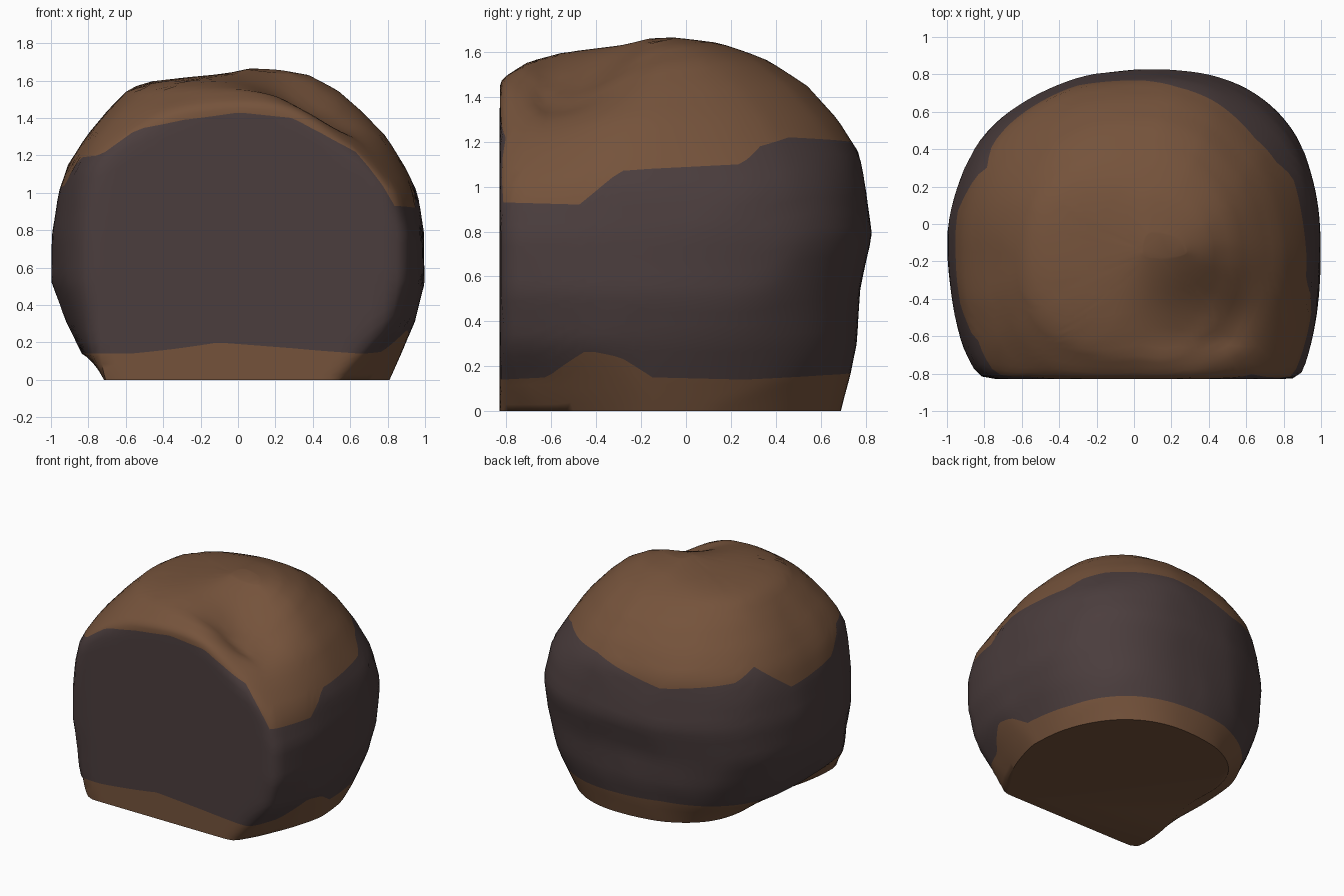
import bpy, bmesh, math
from mathutils import Vector, noise

cube = bpy.data.objects.get("Cube")
if cube:
    bpy.data.objects.remove(cube)


def material(name, rgb):
    m = bpy.data.materials.new(name)
    m.use_nodes = True
    m.diffuse_color = (*rgb, 1)
    m.node_tree.nodes["Principled BSDF"].inputs["Base Color"].default_value = (*rgb, 1)
    return m


def lookup(table, key):
    """Linear interpolation of the rows of a table, keyed by the first column."""
    for a, b in zip(table, table[1:]):
        if key <= b[0]:
            t = (key - a[0]) / (b[0] - a[0])
            return [p + (q - p) * t for p, q in zip(a[1:], b[1:])]
    return table[-1][1:]


# Cross-sections: height, -x reach, +x reach, back reach, front reach,
# squareness of the -x front corner, the +x front corner and the +x back corner
SECTIONS = [
    (0, -.78, .81, .69, -1.3, 3.5, 1.4, 2.2),
    (.15, -.84, .88, .73, -1.3, 3, 1.7, 2.3),
    (.31, -.92, .95, .765, -1.3, 2.4, 2.2, 2.4),
    (.53, -1, 1, .775, -1.3, 2.2, 2.4, 2.5),
    (.78, -1, 1, .83, -1.3, 2.2, 2.4, 2.5),
    (1, -.96, .96, .8, -1.3, 2.3, 2.2, 2.4),
    (1.15, -.915, .89, .775, -1.28, 2.4, 1.8, 2.1),
    (1.3, -.82, .8, .68, -1.04, 2.7, 1.8, 2),
    (1.45, -.69, .66, .54, -.87, 2.7, 1.9, 2),
    (1.56, -.58, .54, .37, -.71, 2.6, 2, 2),
    (1.6, -.45, .47, .27, -.58, 2.4, 2, 2),
    (1.64, -.06, .4, .15, -.35, 2, 2, 2),
    (1.668, .05, .28, -.05, -.18, 2, 2, 2)]
TOP = SECTIONS[-1][0]
CX, CY, FRONT = .1, -.15, -.83

# Edges of the dark band: angle around the rock, height
UPPER = [(0, 1.08), (28, 1.1), (36, 1.18), (48, 1.22), (81, 1.2), (114, 1.07),
         (144, 1.12), (153, 1.2), (168, 1), (196, 1.04), (207, 1.19), (218, 1.2),
         (226, 1.34), (240, 1.39), (262, 1.43), (286, 1.4), (297, 1.32),
         (309, 1.22), (314, 1.08), (318, .93), (339, .92), (350, 1.07), (360, 1.08)]
LOWER = [(0, .15), (30, .14), (60, .16), (114, .18), (150, .14), (225, .14),
         (253, .2), (285, .17), (310, .14), (325, .15), (340, .27), (350, .24),
         (360, .15)]


def surface(deg, z):
    """Point on the rock at an angle and height, cut flat at the front."""
    xl, xr, yb, yf, n_left, n_right, n_back = lookup(SECTIONS, z)
    c, s = math.cos(math.radians(deg)), math.sin(math.radians(deg))
    a = xr - CX if c > 0 else CX - xl
    b = yb - CY if s > 0 else CY - yf
    if s > 0:
        n = n_back if c > 0 else 2.3
    else:
        n = n_right if c > 0 else n_left
    r = (abs(c / a) ** n + abs(s / b) ** n) ** (-1 / n)
    r *= 1 - .015 * abs(noise.noise(Vector((c * 2, s * 2, z * 2))))
    # Undercut at the foot of the -x side
    r *= 1 - .2 * math.exp(-((deg - 175) / 32) ** 2) * max(0, 1 - z / .14)
    # Flat front with a slightly softened rim
    if s < 0:
        limit = (FRONT - CY) / s
        r = (r ** -40 + limit ** -40) ** (-1 / 40)
    x, y = CX + r * c, CY + r * s
    # Hollow in the top, toward the front and +x
    fade = min(1, max(0, (z - 1.15) / .3)) * min(1, max(0, (y - FRONT) / .2))
    z -= .16 * fade * math.exp(-((x - .4) ** 2 + (y + .5) ** 2) / .08)
    return x, y, z


# Rock body: rows follow the edges of the dark band
SEGMENTS = 120
BANDS = [(5, 1), (16, 0), (18, 1)]          # rows, material
bm = bmesh.new()
columns = []
for i in range(SEGMENTS):
    deg = 360 * i / SEGMENTS
    low, high = lookup(LOWER, deg)[0], lookup(UPPER, deg)[0]
    heights = [low * k / BANDS[0][0] for k in range(BANDS[0][0])]
    heights += [low + (high - low) * k / BANDS[1][0] for k in range(BANDS[1][0])]
    heights += [high + (TOP - high) * (1 - (1 - k / BANDS[2][0]) ** 2)
                for k in range(BANDS[2][0] + 1)]
    columns.append([bm.verts.new(surface(deg, z)) for z in heights])

row_material = [m for rows, m in BANDS for _ in range(rows)]
for i in range(SEGMENTS):
    a, b = columns[i], columns[(i + 1) % SEGMENTS]
    for k, m in enumerate(row_material):
        bm.faces.new((a[k], b[k], b[k + 1], a[k + 1])).material_index = m
for end in (0, -1):
    bm.faces.new([col[end] for col in columns]).material_index = 1
bmesh.ops.recalc_face_normals(bm, faces=bm.faces)

mesh = bpy.data.meshes.new("boulder")
bm.to_mesh(mesh)
bm.free()
mesh.materials.append(material("dark_stone", (.07, .047, .047)))
mesh.materials.append(material("brown_earth", (.178, .086, .044)))
rock = bpy.data.objects.new("boulder", mesh)
bpy.context.collection.objects.link(rock)
bpy.context.view_layer.objects.active = rock
rock.select_set(True)
bpy.ops.object.shade_smooth_by_angle(angle=math.radians(55))
